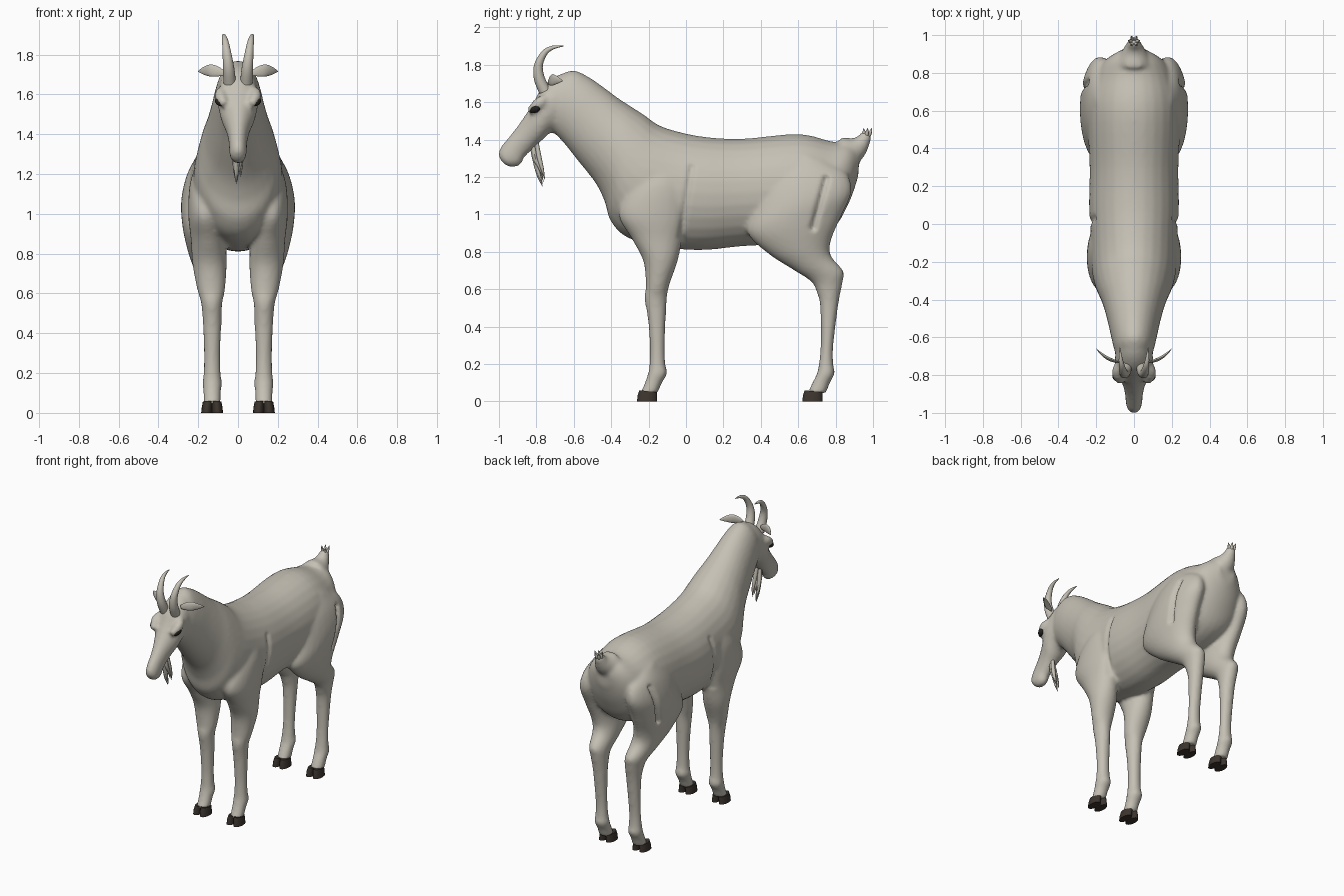
import bpy, bmesh, math, random
from mathutils import Vector

old = bpy.data.objects.get("Cube")
if old:
    bpy.data.objects.remove(old, do_unlink=True)
random.seed(4)


def make_material(name, colour):
    mat = bpy.data.materials.new(name)
    mat.use_nodes = True
    mat.diffuse_color = (*colour, 1)
    shader = next(n for n in mat.node_tree.nodes if n.type == "BSDF_PRINCIPLED")
    shader.inputs["Base Color"].default_value = (*colour, 1)
    return mat


coat_mat = make_material("warm grey coat", (0.56, 0.53, 0.46))
hoof_mat = make_material("dark brown hoof", (0.045, 0.034, 0.027))
eye_mat = make_material("black eye", (0.02, 0.018, 0.016))


def smooth_rows(rows, steps):
    """Catmull-Rom interpolation through rows of numbers."""
    result = []
    for i in range(len(rows) - 1):
        p0, p1 = rows[max(i - 1, 0)], rows[i]
        p2, p3 = rows[i + 1], rows[min(i + 2, len(rows) - 1)]
        for k in range(steps):
            t = k / steps
            result.append([b + t / 2 * (c - a + t * (2*a - 5*b + 4*c - d + t * (3*(b - c) + d - a)))
                           for a, b, c, d in zip(p0, p1, p2, p3)])
    return result + [list(rows[-1])]


def skin(bm, frames, sides):
    """Join elliptical rings, each given as centre, half axis, half axis."""
    rings = []
    for centre, u, v in frames:
        angles = [2 * math.pi * k / sides for k in range(sides)]
        rings.append([bm.verts.new(centre + u * math.cos(a) + v * math.sin(a)) for a in angles])
    faces = [bm.faces.new(rings[0]), bm.faces.new(rings[-1])]
    for r, s in zip(rings, rings[1:]):
        for k in range(sides):
            n = (k + 1) % sides
            faces.append(bm.faces.new((r[k], r[n], s[n], s[k])))
    bmesh.ops.recalc_face_normals(bm, faces=faces)


def loft(bm, rows, steps=5, sides=28, side=1):
    """Rows hold y, z of one edge, y, z of the opposite edge, half width, x."""
    frames = []
    for ya, za, yb, zb, w, x in smooth_rows(rows, steps):
        centre = Vector((side * x, (ya + yb) / 2, (za + zb) / 2))
        frames.append((centre, Vector((w, 0, 0)), Vector((0, (ya - yb) / 2, (za - zb) / 2))))
    skin(bm, frames, sides)


def tube(bm, rows, up=(1, 0, 0), flat=1, steps=5, sides=14):
    """Rows hold x, y, z and radius along a path."""
    rows = smooth_rows(rows, steps)
    pts = [Vector(r[:3]) for r in rows]
    frames = []
    for i, p in enumerate(pts):
        along = (pts[min(i + 1, len(pts) - 1)] - pts[max(i - 1, 0)]).normalized()
        u = along.cross(Vector(up)).normalized()
        frames.append((p, u * rows[i][3], along.cross(u) * rows[i][3] * flat))
    skin(bm, frames, sides)


def finish(bm, name, mat):
    mesh = bpy.data.meshes.new(name)
    bm.to_mesh(mesh)
    bm.free()
    mesh.materials.append(mat)
    obj = bpy.data.objects.new(name, mesh)
    bpy.context.collection.objects.link(obj)
    bpy.ops.object.select_all(action="DESELECT")
    obj.select_set(True)
    bpy.context.view_layer.objects.active = obj
    bpy.ops.object.shade_smooth_by_angle(angle=math.radians(45))
    return obj


# Trunk and neck, from rump to poll
trunk = [
    (.93, 1.35, .92, 1.2, .06), (.87, 1.385, .87, 1.06, .15), (.78, 1.39, .78, .92, .21),
    (.6, 1.43, .6, .85, .245), (.3, 1.405, .3, .83, .235), (.1, 1.415, .1, .81, .238),
    (-.05, 1.445, -.08, .82, .23), (-.15, 1.48, -.3, .87, .225), (-.22, 1.53, -.4, .96, .21),
    (-.29, 1.575, -.435, 1.07, .19), (-.36, 1.62, -.485, 1.17, .165),
    (-.44, 1.68, -.58, 1.29, .14), (-.52, 1.735, -.66, 1.39, .122),
    (-.6, 1.77, -.72, 1.45, .105), (-.67, 1.75, -.73, 1.46, .09)]

# Head, from poll to lips
head = [
    (-.62, 1.765, -.66, 1.5, .09), (-.7, 1.738, -.7, 1.45, .1), (-.77, 1.68, -.735, 1.43, .1),
    (-.815, 1.6, -.765, 1.4, .088), (-.86, 1.53, -.8, 1.37, .068), (-.91, 1.46, -.83, 1.34, .053),
    (-.955, 1.405, -.865, 1.305, .046), (-.99, 1.36, -.885, 1.265, .044),
    (-1.003, 1.325, -.93, 1.253, .036), (-.995, 1.295, -.965, 1.262, .018)]

# Shoulder and foreleg, front edge then back edge
foreleg = [
    (-.18, 1.28, -.06, 1.3, .05, .14), (-.3, 1.15, .01, 1.17, .08, .16),
    (-.36, 1, .005, 1, .085, .165), (-.29, .87, -.02, .87, .087, .15),
    (-.228, .75, -.045, .75, .086, .143), (-.215, .62, -.09, .62, .07, .135),
    (-.222, .55, -.102, .55, .053, .132), (-.205, .45, -.108, .45, .047, .13),
    (-.193, .3, -.113, .3, .041, .13), (-.195, .2, -.11, .2, .043, .13),
    (-.203, .15, -.1, .15, .049, .13), (-.22, .1, -.128, .1, .044, .13),
    (-.245, .045, -.15, .045, .044, .13)]

# Haunch and hind leg
hind_leg = [
    (.55, 1.33, .78, 1.28, .07, .13), (.42, 1.18, .86, 1.22, .09, .165),
    (.36, 1.02, .885, 1.12, .105, .18), (.33, .9, .83, .99, .1, .18),
    (.44, .79, .775, .86, .09, .165), (.58, .7, .775, .78, .077, .15),
    (.67, .64, .84, .7, .062, .14), (.7, .58, .838, .64, .054, .134),
    (.718, .5, .815, .52, .047, .13), (.72, .3, .788, .3, .04, .13),
    (.71, .2, .788, .2, .043, .13), (.7, .15, .795, .15, .049, .13),
    (.675, .1, .77, .1, .044, .13), (.65, .045, .75, .045, .044, .13)]

body_bm = bmesh.new()
for rows in (trunk, head):
    loft(body_bm, [(*r, 0) for r in rows])
for side in (-1, 1):
    for rows in (foreleg, hind_leg):
        loft(body_bm, rows, side=side)
    # Brow ridge over each eye
    tube(body_bm, [(side * .07, -.74, 1.63, .02), (side * .088, -.785, 1.595, .032),
                   (side * .07, -.84, 1.55, .02)])
# Tail stump
tube(body_bm, [(0, .86, 1.33, .09), (0, .91, 1.355, .065), (0, .945, 1.39, .042),
               (0, .968, 1.435, .028)])
body = finish(body_bm, "body", coat_mat)

# Blend the masses into one skin
remesh = body.modifiers.new("blend", "REMESH")
remesh.mode = "VOXEL"
remesh.voxel_size = 0.012
remesh.use_smooth_shade = True
soften = body.modifiers.new("soften", "SMOOTH")
soften.factor = 0.5
soften.iterations = 7
for mod in ("blend", "soften"):
    bpy.ops.object.modifier_apply(modifier=mod)

# Skin creases behind the shoulder and on the haunch
creases = [(Vector((-.03, .88)), Vector((.03, 1.25)), .012),
           (Vector((.68, .93)), Vector((.75, 1.19)), .022)]
for vert in body.data.vertices:
    if abs(vert.co.x) > .12:
        point = vert.co.yz
        for a, b, depth in creases:
            t = max(0, min(1, (point - a).dot(b - a) / (b - a).length_squared))
            gap = (point - a.lerp(b, t)).length
            vert.co.x -= math.copysign(depth * math.exp(-(gap / .016) ** 2), vert.co.x)

for side, label in ((-1, "right"), (1, "left")):
    # Cloven hooves, two toes each
    for place, y in (("front", -.262), ("hind", .622)):
        bm = bmesh.new()
        for toe in (-1, 1):
            loft(bm, [(y, 0, y + .108, 0, .028, .13 + toe * .027),
                      (y + .003, .03, y + .108, .025, .027, .13 + toe * .025),
                      (y + .012, .06, y + .108, .05, .026, .13 + toe * .021)],
                 steps=1, sides=16, side=side)
        finish(bm, f"{place}_hoof_{label}", hoof_mat)

    # Swept-back horns
    bm = bmesh.new()
    tube(bm, [(side * .042, -.755, 1.66, .032), (side * .047, -.785, 1.73, .029),
              (side * .055, -.788, 1.8, .023), (side * .064, -.755, 1.865, .016),
              (side * .071, -.71, 1.893, .01), (side * .075, -.655, 1.9, .002)])
    finish(bm, f"horn_{label}", coat_mat)

    # Leaf-shaped ears
    bm = bmesh.new()
    tube(bm, [(side * .07, -.735, 1.705, .012), (side * .105, -.725, 1.715, .026),
              (side * .14, -.71, 1.72, .03), (side * .175, -.685, 1.718, .018),
              (side * .2, -.66, 1.715, .002)], up=(0, 1, 0), flat=.3)
    finish(bm, f"ear_{label}", coat_mat)

    # Eyes
    bm = bmesh.new()
    tube(bm, [(side * .086, -.775, 1.58, .004), (side * .092, -.79, 1.573, .018),
              (side * .093, -.805, 1.566, .022), (side * .086, -.822, 1.556, .016),
              (side * .075, -.835, 1.55, .004)])
    finish(bm, f"eye_{label}", eye_mat)

# Beard of tapering locks
bm = bmesh.new()
for k in range(7):
    x, y = random.uniform(-.016, .016), random.uniform(-.018, .018)
    tip = 1.15 + .012 * k
    tube(bm, [(x * .5, -.81 + y, 1.38, .012), (x, -.795 + y, 1.3, .013),
              (x * 1.2, -.778 + y * .8, tip + .06, .009), (x, -.76 + y * .5, tip, .001)], sides=8)
finish(bm, "beard", coat_mat)

# Tuft on the tail
bm = bmesh.new()
for k in range(6):
    a = k * math.pi / 3
    dx, dy = math.cos(a) * .02, math.sin(a) * .018
    tube(bm, [(dx * .5, .962 + dy * .5, 1.41, .012), (dx, .968 + dy, 1.435, .01),
              (dx * 1.5, .972 + dy * 1.4, 1.462, .001)], sides=8)
finish(bm, "tail_tuft", coat_mat)
